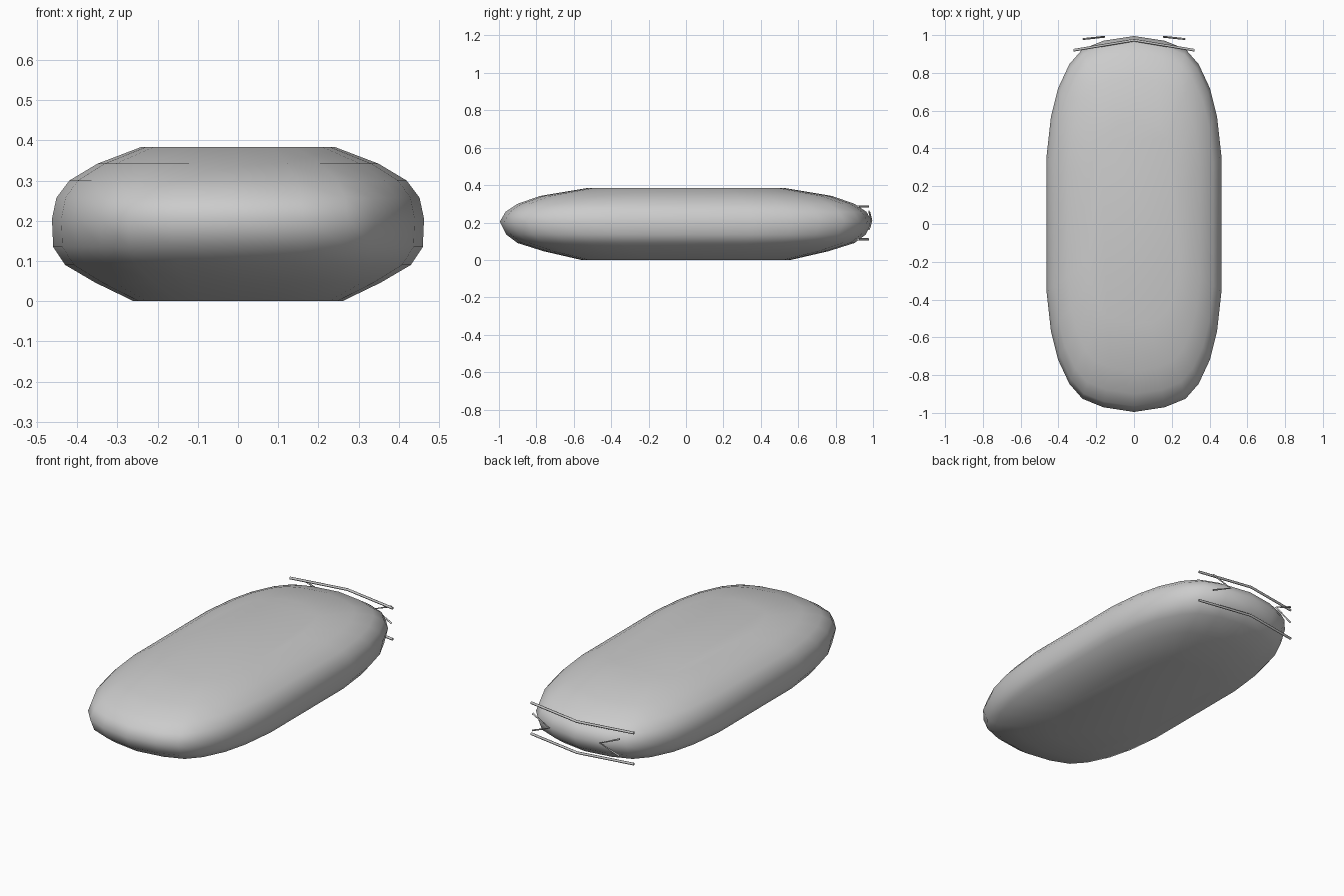
import bpy, bmesh

if "Cube" in bpy.data.objects:
    bpy.data.objects.remove(bpy.data.objects["Cube"])

# Plan outline of one quarter (fractions of half width, half length)
quarter = [(0, 1), (.35, .975), (.59, .93), (.74, .85), (.87, .72), (.95, .57), (1, .36)]
right = quarter + [(x, -y) for x, y in reversed(quarter)]
outline = right + [(-x, y) for x, y in reversed(right[1:-1])]

# Stacked layers: half width, half length, height
layers = [(.26, .56, 0), (.355, .76, .046), (.43, .90, .09), (.46, .96, .135),
          (.463, .995, .205), (.452, .965, .257), (.42, .90, .30),
          (.35, .78, .342), (.24, .53, .384)]

# Rounded pillow body
bm = bmesh.new()
rings = [[bm.verts.new((x * w, y * l, z)) for x, y in outline] for w, l, z in layers]
n = len(outline)
for a, b in zip(rings, rings[1:]):
    for i in range(n):
        j = (i + 1) % n
        bm.faces.new((a[i], a[j], b[j], b[i]))
bm.faces.new(rings[0])
bm.faces.new(rings[-1])
bmesh.ops.recalc_face_normals(bm, faces=bm.faces)
mesh = bpy.data.meshes.new("body")
bm.to_mesh(mesh)
bm.free()
mesh.shade_smooth()
bpy.context.collection.objects.link(bpy.data.objects.new("body", mesh))


def rod(name, points, radius):
    """Thin bent rod through the given points."""
    curve = bpy.data.curves.new(name, "CURVE")
    curve.dimensions = "3D"
    curve.bevel_depth = radius
    curve.bevel_resolution = 1
    curve.use_fill_caps = True
    spline = curve.splines.new("POLY")
    spline.points.add(len(points) - 1)
    for p, co in zip(spline.points, points):
        p.co = (*co, 1)
    bpy.context.collection.objects.link(bpy.data.objects.new(name, curve))


# Upper and lower bent rails across the back end
for name, z in (("upper_rail", .285), ("lower_rail", .11)):
    rod(name, [(-.32, .92, z), (0, .973, z), (.32, .92, z)], .007)

# Pair of small chevrons pointing inward on the back end
for name, s in (("left_chevron", -1), ("right_chevron", 1)):
    rod(name, [(s * .27, .979, .26), (s * .158, .991, .212), (s * .27, .979, .165)], .005)
